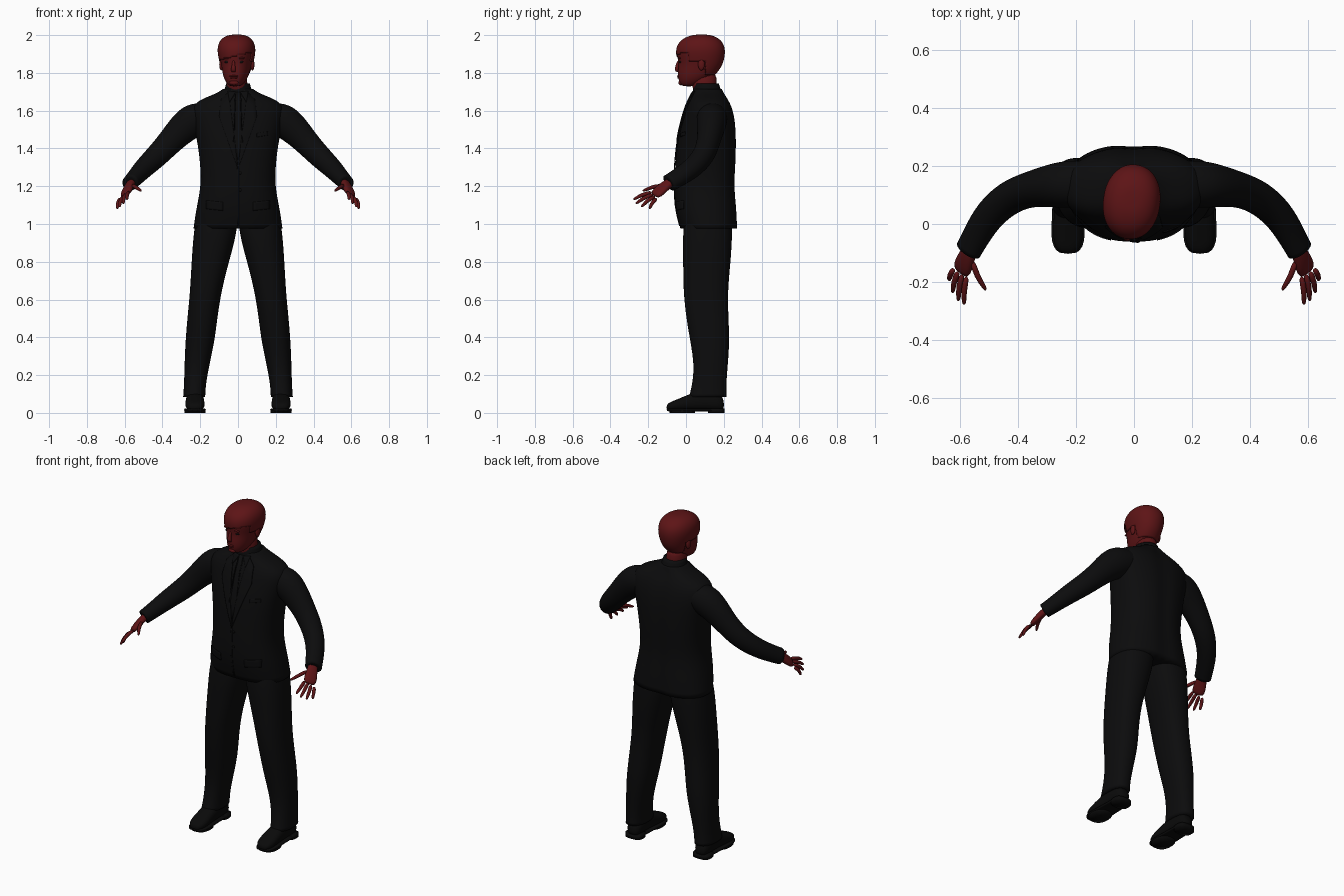
import bpy, bmesh, math
from mathutils import Vector
from mathutils.bvhtree import BVHTree

if "Cube" in bpy.data.objects:
    bpy.data.objects.remove(bpy.data.objects["Cube"])

X, Y, Z = Vector((1, 0, 0)), Vector((0, 1, 0)), Vector((0, 0, 1))


def material(name, *rgb):
    m = bpy.data.materials.new(name)
    m.use_nodes = True
    m.diffuse_color = (*rgb, 1)
    m.node_tree.nodes["Principled BSDF"].inputs["Base Color"].default_value = (*rgb, 1)
    return m


SUIT = material("black cloth", .0035, .0035, .0038)
LEATHER = material("black leather", .003, .003, .003)
SKIN = material("dark red", .11, .007, .008)
EYE = material("eye black", .008, .006, .006)


def finish(name, bm, mat, levels=0):
    bmesh.ops.recalc_face_normals(bm, faces=bm.faces)
    mesh = bpy.data.meshes.new(name)
    bm.to_mesh(mesh)
    bm.free()
    mesh.materials.append(mat)
    ob = bpy.data.objects.new(name, mesh)
    bpy.context.collection.objects.link(ob)
    if levels:
        ob.modifiers.new("smooth", "SUBSURF").levels = levels
        ob.modifiers["smooth"].render_levels = levels
    for p in mesh.polygons:
        p.use_smooth = True
    return ob


def loft(name, rings, mat, ref=Y, axis=None, power=2, sides=16, levels=1, crisp=False):
    """Skin superellipse rings (centre, half width, half depth) along a path."""
    bm = bmesh.new()
    crease = bm.edges.layers.float.new("crease_edge")
    centres = [Vector(r[0]) for r in rings]
    loops = []
    for i, (_, a, b) in enumerate(rings):
        t = axis or (centres[min(i + 1, len(rings) - 1)] - centres[max(i - 1, 0)]).normalized()
        u = ref.cross(t).normalized()
        v = t.cross(u)
        loop = []
        for k in range(sides):
            c, s = math.cos(k * math.tau / sides), math.sin(k * math.tau / sides)
            c, s = (math.copysign(abs(q) ** (2 / power), q) for q in (c, s))
            loop.append(bm.verts.new(centres[i] + u * a * c + v * b * s))
        loops.append(loop)
    for lo, hi in zip(loops, loops[1:]):
        for k in range(sides):
            n = (k + 1) % sides
            bm.faces.new((lo[k], lo[n], hi[n], hi[k]))
    for loop in (loops[0], loops[-1]):
        cap = bm.faces.new(loop)
        if crisp:
            for e in cap.edges:
                e[crease] = 1
    return finish(name, bm, mat, levels)


def stack(name, rows, mat, **kw):
    """Horizontal rings from rows of (z, centre x, half width, front y, back y)."""
    rings = [((cx, (f + b) / 2, z), w, (b - f) / 2) for z, cx, w, f, b in rows]
    return loft(name, rings, mat, axis=Z, **kw)


def blob(name, centre, size, mat):
    bm = bmesh.new()
    bmesh.ops.create_uvsphere(bm, u_segments=16, v_segments=10, radius=1)
    for v in bm.verts:
        v.co = Vector(p * q for p, q in zip(v.co, size)) + Vector(centre)
    return finish(name, bm, mat)


def evaluated(ob):
    bpy.context.view_layer.update()
    return bpy.data.meshes.new_from_object(ob.evaluated_get(bpy.context.evaluated_depsgraph_get()))


# Jacket body
jacket = stack("jacket_body", [
    (.975, 0, .237, -.03, .275), (1.08, 0, .222, -.06, .272),
    (1.2, 0, .196, -.064, .258), (1.32, 0, .2, -.057, .267),
    (1.45, 0, .218, -.045, .27), (1.55, 0, .242, -.02, .264),
    (1.62, 0, .248, 0, .247), (1.66, 0, .2, .02, .225),
    (1.69, 0, .115, .035, .205), (1.715, 0, .08, .045, .19)],
    SUIT, power=2.4, sides=32, levels=2, crisp=True)
# Centre back seam
for v in jacket.data.vertices:
    if v.co.y > .2 and abs(v.co.x) < .01:
        v.co.y -= .01

# Shirt collar
stack("shirt_collar", [(1.68, 0, .085, .035, .195), (1.715, 0, .072, .035, .185),
                       (1.745, 0, .064, .042, .175)], SUIT, crisp=True)

body = bmesh.new()
shell = evaluated(jacket)
body.from_mesh(shell)
surface = BVHTree.FromBMesh(body)
body.free()
bpy.data.meshes.remove(shell)


def plate(name, outline, lift, mat=SUIT):
    """Thin cloth panel laid on the jacket front; outline is in x and z."""
    bm = bmesh.new()
    bm.faces.new([bm.verts.new((x, -1, z)) for x, z in outline])
    bmesh.ops.triangulate(bm, faces=bm.faces)
    bmesh.ops.subdivide_edges(bm, edges=bm.edges, cuts=5, use_grid_fill=True)
    for v in bm.verts:
        hit = surface.ray_cast(v.co, Y)[0]
        v.co.y = (hit.y if hit else .05) - lift
    ob = finish(name, bm, mat)
    ob.modifiers.new("cloth", "SOLIDIFY").thickness = .006
    return ob


# Tie, lapels, pockets and buttons
plate("tie", [(-.016, 1.7), (.016, 1.7), (.012, 1.66), (.026, 1.4), (0, 1.34), (-.026, 1.4), (-.012, 1.66)], .004)
for side, s in (("left", 1), ("right", -1)):
    def flip(points):
        return [(s * x, z) for x, z in points]
    plate(side + "_lapel", flip([(.05, 1.7), (.09, 1.66), (.1, 1.57), (.0, 1.29), (.012, 1.4)]), .007)
    plate(side + "_collar_wing", flip([(.012, 1.7), (.055, 1.705), (.045, 1.645)]), .008)
    plate(side + "_pocket_flap", flip([(.08, 1.115), (.17, 1.125), (.17, 1.08), (.08, 1.07)]), .005)
plate("breast_pocket", [(.1, 1.48), (.16, 1.49), (.16, 1.47), (.1, 1.46)], .004)
plate("front_closure", [(-.006, 1.3), (.004, 1.3), (.004, .99), (-.006, .99)], .003)
for i, z in enumerate((1.27, 1.18)):
    blob("button_%d" % (i + 1), (.012, surface.ray_cast(Vector((.012, -1, z)), Y)[0].y, z), (.008, .004, .008), LEATHER)

for side, s in (("left", 1), ("right", -1)):
    def m(x, y, z):
        return Vector((s * x, y, z))

    # Sleeve with a turned cuff
    loft(side + "_sleeve", [
        (m(.15, .14, 1.575), .07, .08), (m(.235, .138, 1.555), .096, .085),
        (m(.3, .13, 1.5), .083, .073), (m(.36, .12, 1.435), .069, .062),
        (m(.43, .095, 1.36), .063, .06), (m(.5, .035, 1.295), .055, .056),
        (m(.545, -.04, 1.245), .046, .052), (m(.572, -.09, 1.217), .042, .05)],
        SUIT, levels=2, crisp=True)
    # Palm
    across = m(.055, .03, -.04).normalized()
    loft(side + "_palm", [
        (m(.555, -.06, 1.235), .02, .027), (m(.572, -.1, 1.21), .02, .028),
        (m(.587, -.135, 1.18), .019, .038), (m(.6, -.172, 1.148), .013, .037)],
        SKIN, ref=across, power=2.5)
    # Fingers and thumb
    tips = [(.588, -.28, 1.13), (.608, -.267, 1.108), (.628, -.238, 1.09), (.64, -.195, 1.08)]
    digits = [(n, m(.6, -.165, 1.153) + across * (.02 * i - .03), m(*tips[i]))
              for i, n in enumerate(("index", "middle", "ring", "little"))]
    digits.append(("thumb", m(.56, -.125, 1.205), m(.512, -.23, 1.175)))
    for n, root, tip in digits:
        bend = root.lerp(tip, .5) + m(.006, -.005, .006)
        loft("%s_%s_finger" % (side, n), [
            (root, .012, .012), (bend, .011, .011), (root.lerp(tip, .88), .009, .009), (tip, .004, .004)],
            SKIN, ref=across, sides=8)

    # Trouser leg
    stack(side + "_trouser_leg", [
        (1.06, s * .11, .108, 0, .24), (.96, s * .119, .117, -.02, .248),
        (.8, s * .147, .1, -.016, .238), (.65, s * .17, .084, -.016, .222),
        (.5, s * .189, .08, 0, .226), (.38, s * .201, .078, .022, .232),
        (.25, s * .218, .066, .043, .222), (.15, s * .228, .058, .032, .214),
        (.085, s * .232, .059, .015, .215)],
        SUIT, power=2.3, sides=20, levels=2, crisp=True)

    # Shoe upper, sole and heel
    rows = [(.203, .03, .03), (.17, .046, .05), (.09, .048, .055),
            (.02, .05, .045), (-.04, .054, .031), (-.08, .046, .024), (-.104, .024, .016)]
    loft(side + "_shoe_upper", [(m(.228, y, h + .012), w, h) for y, w, h in rows],
         LEATHER, ref=Z, axis=-Y, power=2.4)
    loft(side + "_shoe_sole", [(m(.228, y, .016), w + .006, .008) for y, w, h in rows],
         LEATHER, ref=Z, axis=-Y, power=5)
    stack(side + "_shoe_heel", [(z, s * .228, .055, .115, .205) for z in (0, .024)],
          LEATHER, power=3, crisp=True)
    stack(side + "_shoe_tread", [(z, s * .228, .057, -.09, .05) for z in (0, .016)],
          LEATHER, power=2.5, crisp=True)

# Neck
stack("neck", [(1.66, 0, .062, .045, .17), (1.74, -.005, .056, .03, .16), (1.81, -.01, .056, .02, .17)], SKIN)

# Head, in its own frame
skull = stack("head", [
    (1.728, 0, .026, -.098, -.03), (1.745, 0, .046, -.112, .01), (1.775, 0, .064, -.12, .055),
    (1.81, 0, .073, -.121, .09), (1.845, 0, .08, -.117, .112), (1.88, 0, .089, -.122, .122),
    (1.915, 0, .095, -.127, .126), (1.95, 0, .092, -.118, .119), (1.978, 0, .075, -.09, .095),
    (1.993, 0, .048, -.05, .06), (1.997, 0, .02, -.02, .03)],
    SKIN, power=2.15, sides=24, levels=2)
face = [skull]

# Hair cap with a swept fringe
hair_bm = bmesh.new()
hair_bm.from_mesh(evaluated(skull))
bm = hair_bm


def hairline(p):
    if p.y < -.05:
        return 1.888 + .25 * p.x
    return 1.862 if p.y < .035 else 1.795


bmesh.ops.delete(bm, geom=[f for f in bm.faces if f.calc_center_median().z < hairline(f.calc_center_median())],
                 context="FACES")
bm.normal_update()
for v in bm.verts:
    v.co += v.normal * .006
hair = finish("hair", bm, SKIN)
hair.modifiers.new("thickness", "SOLIDIFY").thickness = .009
face.append(hair)

# Facial features
face.append(loft("nose", [((0, -.117, 1.868), .007, .007), ((0, -.124, 1.84), .009, .01),
                          ((0, -.128, 1.815), .015, .013), ((0, -.12, 1.803), .011, .008)], SKIN, axis=Z, sides=10))
face.append(blob("upper_lip", (0, -.117, 1.783), (.024, .009, .005), SKIN))
face.append(blob("lower_lip", (0, -.115, 1.774), (.02, .009, .005), SKIN))
face.append(blob("chin", (0, -.104, 1.748), (.025, .014, .014), SKIN))
for side, s in (("left", 1), ("right", -1)):
    face.append(blob(side + "_eye", (s * .035, -.102, 1.858), (.015, .009, .007), EYE))
    face.append(blob(side + "_brow", (s * .036, -.107, 1.878), (.022, .01, .006), SKIN))
    face.append(blob(side + "_ear", (s * .083, .015, 1.845), (.011, .018, .032), SKIN))
for part in face:
    part.location = (-.008, .077, 0)
    part.rotation_euler.z = -.13
